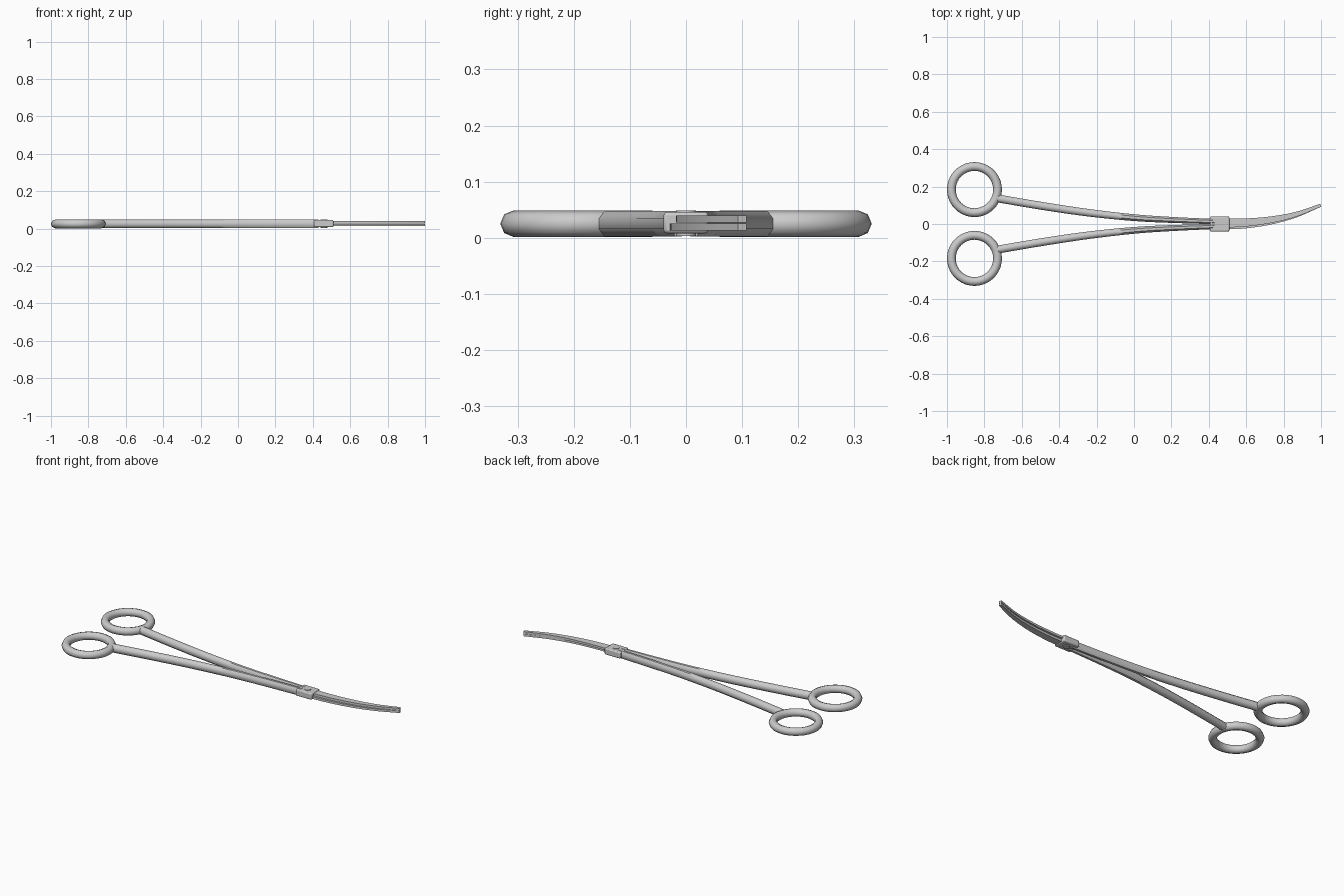
import bpy, bmesh, math
from mathutils import Vector

if "Cube" in bpy.data.objects:
    bpy.data.objects.remove(bpy.data.objects["Cube"])

MID_Z = 0.025


def smooth_path(pts, steps):
    # Catmull-Rom through (x, y, half_width) points
    p = [Vector(q) for q in pts]
    p = [2 * p[0] - p[1]] + p + [2 * p[-1] - p[-2]]
    out = []
    for i in range(1, len(p) - 2):
        a, b, c, d = p[i - 1:i + 3]
        for s in range(steps):
            t = s / steps
            out.append(0.5 * (2 * b + (c - a) * t + (2 * a - 5 * b + 4 * c - d) * t * t
                              + (3 * b - a - 3 * c + d) * t ** 3))
    return out + [p[-2]]


def sweep(name, pts, section, half_h, z, steps=5):
    # sweep a unit section (side, up) along a flat path with varying width
    path = smooth_path(pts, steps)
    bm = bmesh.new()
    rings = []
    for i, q in enumerate(path):
        d = path[min(i + 1, len(path) - 1)] - path[max(i - 1, 0)]
        n = Vector((-d.y, d.x)).normalized()
        rings.append([bm.verts.new((q.x + n.x * u * q.z, q.y + n.y * u * q.z, z + v * half_h))
                      for u, v in section])
    k = len(section)
    for r0, r1 in zip(rings, rings[1:]):
        for j in range(k):
            bm.faces.new((r0[j], r0[(j + 1) % k], r1[(j + 1) % k], r1[j]))
    bm.faces.new(rings[0])
    bm.faces.new(rings[-1])
    bmesh.ops.recalc_face_normals(bm, faces=bm.faces)
    me = bpy.data.meshes.new(name)
    bm.to_mesh(me)
    bm.free()
    ob = bpy.data.objects.new(name, me)
    bpy.context.collection.objects.link(ob)
    return ob


def shade(ob, angle):
    bpy.ops.object.select_all(action='DESELECT')
    ob.select_set(True)
    bpy.context.view_layer.objects.active = ob
    bpy.ops.object.shade_smooth_by_angle(angle=math.radians(angle))


k = math.tan(math.pi / 8)
octagon = [(1, -k), (1, k), (k, 1), (-k, 1), (-1, k), (-1, -k), (-k, -1), (k, -1)]
square = [(1, -1), (1, 1), (-1, 1), (-1, -1)]

for side, s in (("left", 1), ("right", -1)):
    # finger rings
    bpy.ops.mesh.primitive_torus_add(location=(-0.853, s * 0.184, MID_Z), major_segments=40,
                                     minor_segments=8, major_radius=0.1235, minor_radius=0.0235)
    ring = bpy.context.object
    ring.name = side + "_finger_ring"
    shade(ring, 60)
    # curved shanks
    shank = sweep(side + "_shank",
                  [(-0.73, s * 0.137, 0.021), (-0.5, s * 0.098, 0.021), (-0.25, s * 0.061, 0.020),
                   (0.0, s * 0.034, 0.018), (0.2, s * 0.022, 0.016), (0.43, s * 0.013, 0.014)],
                  octagon, 0.0225, MID_Z)
    shade(shank, 50)

# curved jaws, one above the other
for name, s, z in (("upper_jaw", 1, 0.0335), ("lower_jaw", -1, 0.0190)):
    o = 0.005 * s
    jaw = sweep(name,
                [(0.46, o, 0.024), (0.58, 0.002 + o, 0.022), (0.72, 0.017 + o * 0.8, 0.018),
                 (0.86, 0.048 + o * 0.4, 0.013), (0.998, 0.1, 0.008)],
                square, 0.0065, z)
    shade(jaw, 30)

# box joint
bpy.ops.mesh.primitive_cube_add(size=1, location=(0.458, 0, 0.027))
box = bpy.context.object
box.name = "box_joint"
box.scale = (0.104, 0.08, 0.038)
bpy.ops.object.transform_apply(location=False, rotation=False, scale=True)
bev = box.modifiers.new("bevel", 'BEVEL')
bev.width = 0.006
bev.segments = 2
shade(box, 40)

# pivot screw
bpy.ops.mesh.primitive_cylinder_add(vertices=24, radius=0.018, depth=0.046,
                                    location=(0.46, 0, 0.026))
screw = bpy.context.object
screw.name = "pivot_screw"
shade(screw, 40)
